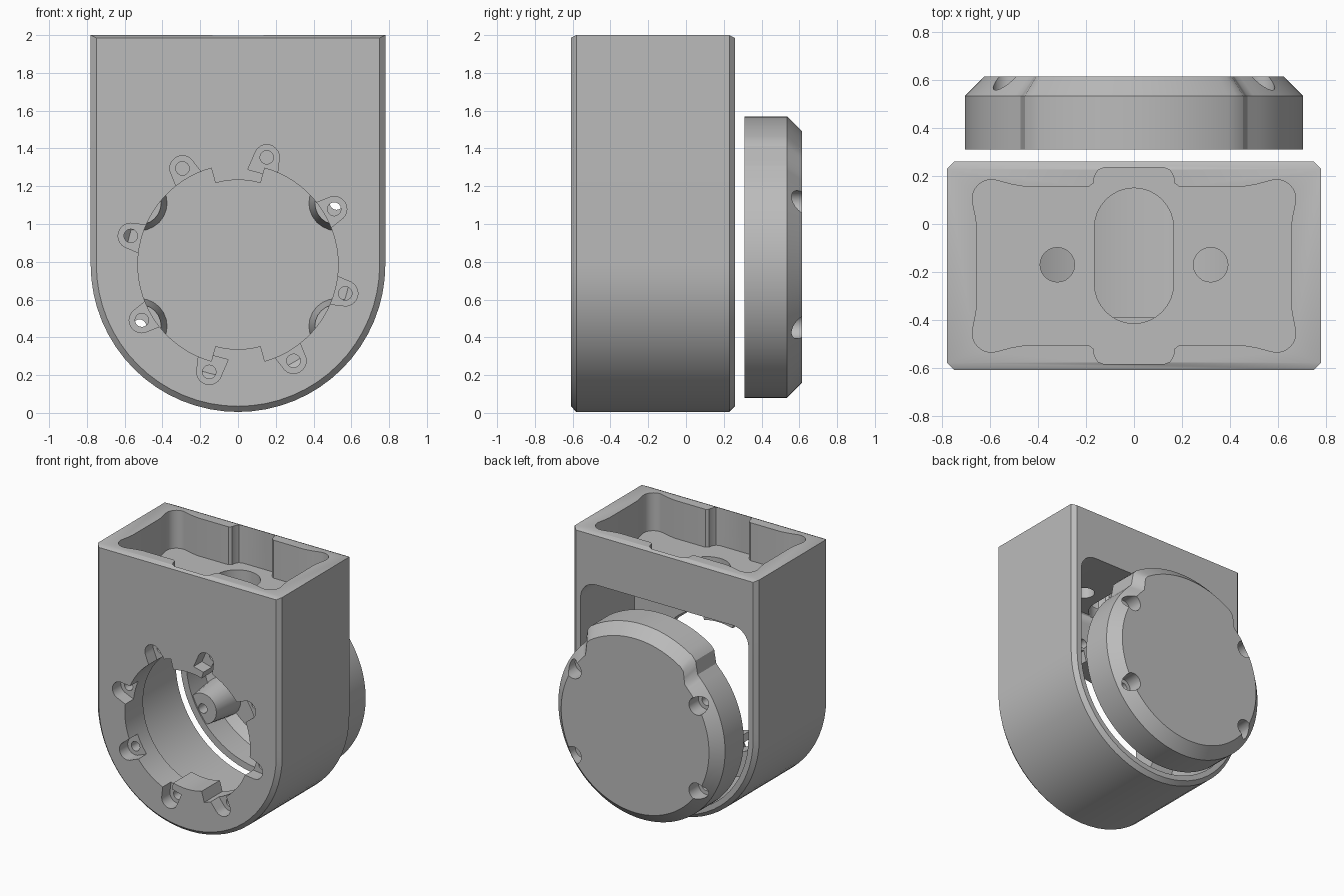
import bpy, bmesh
from math import sin, cos, pi, radians, degrees, hypot

if "Cube" in bpy.data.objects:
    bpy.data.objects.remove(bpy.data.objects["Cube"])

grey = bpy.data.materials.new("plain grey")
grey.use_nodes = True
grey.diffuse_color = (0.5, 0.5, 0.5, 1)
grey.node_tree.nodes["Principled BSDF"].inputs["Base Color"].default_value = (0.5, 0.5, 0.5, 1)

AXIS = 0.785  # height of the round opening's centre


def loft(name, rings, axis="y"):
    """Closed solid through outlines: rings of (points, position along axis)."""
    bm = bmesh.new()
    loops = []
    for pts, t in rings:
        loops.append([bm.verts.new((a, t, b) if axis == "y" else (a, b, t)) for a, b in pts])
    for low, high in zip(loops, loops[1:]):
        n = len(low)
        for i in range(n):
            j = (i + 1) % n
            bm.faces.new((low[i], low[j], high[j], high[i]))
    bm.faces.new(loops[0])
    bm.faces.new(loops[-1])
    bmesh.ops.recalc_face_normals(bm, faces=bm.faces)
    mesh = bpy.data.meshes.new(name)
    bm.to_mesh(mesh)
    bm.free()
    mesh.materials.append(grey)
    obj = bpy.data.objects.new(name, mesh)
    bpy.context.collection.objects.link(obj)
    return obj


def prism(pts, lo, hi, axis="y"):
    return loft("cutter", [(pts, lo), (pts, hi)], axis)


def cut(target, cutter):
    """Subtract the cutter and discard it."""
    mod = target.modifiers.new("cut", "BOOLEAN")
    mod.operation = "DIFFERENCE"
    mod.solver = "EXACT"
    mod.object = cutter
    bpy.context.view_layer.objects.active = target
    bpy.ops.object.modifier_apply(modifier=mod.name)
    bpy.data.objects.remove(cutter)


def arc(cx, cy, r, start, end, n):
    return [(cx + r * cos(radians(start + (end - start) * i / n)),
             cy + r * sin(radians(start + (end - start) * i / n))) for i in range(n + 1)]


def circle(cx, cy, r, n=24):
    return arc(cx, cy, r, 0, 360, n)[:-1]


def on_ring(r, angle):
    return r * cos(radians(angle)), AXIS + r * sin(radians(angle))


def arch(half, top, corner=0):
    """Upright shape with a round bottom and square or rounded top corners."""
    pts = arc(0, AXIS, half, 180, 360, 32)
    if corner:
        pts += arc(half - corner, top - corner, corner, 0, 90, 8)
        pts += arc(corner - half, top - corner, corner, 90, 180, 8)
    else:
        pts += [(half, top), (-half, top)]
    return pts


# Housing: chamfered arch
edge, full = arch(0.75, 1.985), arch(0.78, 2.0)
housing = loft("housing", [(edge, -0.61), (full, -0.58), (full, 0.23), (edge, 0.26)])

# Main cavity, open at the back
cut(housing, prism(arch(0.71, 1.61, 0.13), -0.39, 0.4))

# Top pocket with lobed corners and a bump in each long side
quarter = [(0.125, 0.41), (0.15, 0.4), (0.165, 0.375), (0.17, 0.345), (0.19, 0.33),
           (0.45, 0.33), (0.51, 0.34)]
quarter += arc(0.595, 0.28, 0.08, 105, -15, 10) + [(0.66, 0.2), (0.655, 0.16)]
pocket = quarter + [(x, -y) for x, y in reversed(quarter)]
pocket += [(-x, -y) for x, y in pocket]
cut(housing, prism([(x, y - 0.175) for x, y in pocket], 1.71, 2.1, "z"))

# Slot and two round holes in the pocket floor
slot = arc(0, -0.015, 0.165, 0, 180, 16) + arc(0, -0.25, 0.165, 180, 360, 16)
cut(housing, prism(slot, 1.6, 1.75, "z"))
for side in (-1, 1):
    cut(housing, prism(circle(side * 0.32, -0.17, 0.072), 1.5, 1.75, "z"))

# Round front opening with an inward tab at top and bottom
opening = []
for mid in (90, 270):
    opening += arc(0, AXIS, 0.448, mid - 15.5, mid + 15.5, 8)
    opening += arc(0, AXIS, 0.53, mid + 15.5, mid + 164.5, 32)
cut(housing, prism(opening, -0.7, -0.3))

# Eight screw seats around the opening, each with a through hole
for k in range(8):
    ang = 30 + 45 * k
    cx, cz = on_ring(0.588, ang)
    ix, iz = on_ring(0.5, ang)
    wide = arc(cx, cz, 0.067, ang - 90, ang + 90, 12)
    sx, sz = -sin(radians(ang)) * 0.08, cos(radians(ang)) * 0.08
    cut(housing, prism(wide + [(ix + sx, iz + sz), (ix - sx, iz - sz)], -0.7, -0.51))
    cut(housing, prism(circle(cx, cz, 0.036, 16), -0.55, -0.3))


def cover_outline(inset):
    """Circle with a raised shoulder across the top."""
    pts = []
    for i in range(120):
        ang = i * 3
        t = min(max((43 - abs(ang - 90)) / 9, 0), 1)
        r = 0.705 + 0.08 * t * t * (3 - 2 * t) - inset
        pts.append(on_ring(r, ang))
    return pts


# Back cover: chamfered cap, hollowed from the front
cover = loft("back_cover", [(cover_outline(0), 0.31), (cover_outline(0), 0.535),
                            (cover_outline(0.08), 0.615)])
hollow = loft("cutter", [(cover_outline(0.05), 0.25), (cover_outline(0.05), 0.51),
                         (cover_outline(0.11), 0.57)])

# Four tapered screw bosses are left standing inside the cover
screws = [on_ring(0.615, a) for a in (32, 148, 212, 328)]
for x, z in screws:
    cut(hollow, loft("cutter", [(circle(x, z, 0.115), 0.32), (circle(x, z, 0.15), 0.6)]))
cut(cover, hollow)

# Counterbored screw holes in the cover
for x, z in screws:
    cut(cover, prism(circle(x, z, 0.066), 0.5, 0.7))
    cut(cover, prism(circle(x, z, 0.036, 16), 0.2, 0.55))

# Smooth curved walls, keep machined edges crisp
for obj in (housing, cover):
    bpy.ops.object.select_all(action="DESELECT")
    obj.select_set(True)
    bpy.context.view_layer.objects.active = obj
    bpy.ops.object.shade_smooth_by_angle(angle=radians(30))
